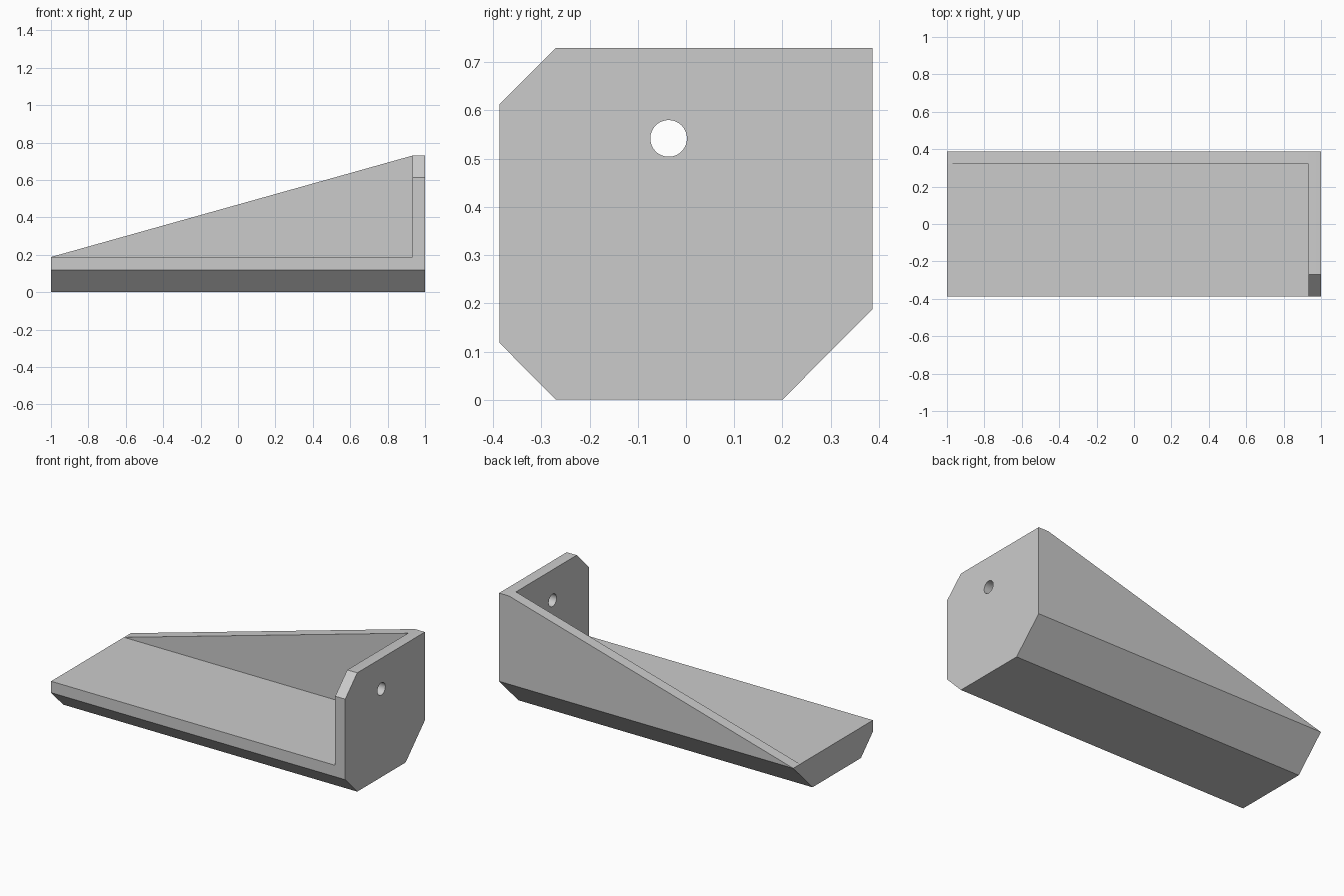
import bpy, bmesh
from mathutils import Vector

cube = bpy.data.objects.get("Cube")
if cube:
    bpy.data.objects.remove(cube, do_unlink=True)

# Single plain grey
grey = bpy.data.materials.new("light grey")
grey.use_nodes = True
colour = (0.6, 0.6, 0.6, 1)
grey.diffuse_color = colour
grey.node_tree.nodes["Principled BSDF"].inputs["Base Color"].default_value = colour


def prism(name, points, sweep):
    """Solid made by sweeping a flat outline along a vector."""
    bm = bmesh.new()
    face = bm.faces.new([bm.verts.new(p) for p in points])
    swept = bmesh.ops.extrude_face_region(bm, geom=[face])["geom"]
    verts = [v for v in swept if isinstance(v, bmesh.types.BMVert)]
    bmesh.ops.translate(bm, verts=verts, vec=Vector(sweep))
    bmesh.ops.recalc_face_normals(bm, faces=bm.faces)
    mesh = bpy.data.meshes.new(name)
    bm.to_mesh(mesh)
    bm.free()
    mesh.materials.append(grey)
    obj = bpy.data.objects.new(name, mesh)
    bpy.context.collection.objects.link(obj)
    return obj


def cut(target, cutter):
    bpy.context.view_layer.objects.active = target
    mod = target.modifiers.new("cut", "BOOLEAN")
    mod.operation = "DIFFERENCE"
    mod.solver = "EXACT"
    mod.object = cutter
    bpy.ops.object.modifier_apply(modifier=mod.name)
    bpy.data.objects.remove(cutter, do_unlink=True)


half_depth, height, floor = 0.387, 0.73, 0.188
wall_x, wall_y = 0.932, 0.32

# Chamfered end outline swept along the whole length
outline = [(-0.27, 0), (0.2, 0), (half_depth, floor), (half_depth, height),
           (-0.27, height), (-half_depth, 0.613), (-half_depth, 0.118)]
bracket = prism("wedge_bracket", [(-1, y, z) for y, z in outline], (2, 0, 0))

# Open pocket that leaves the floor, back wall and end wall
pocket = [(-2, -1, floor), (wall_x, -1, floor), (wall_x, wall_y, floor), (-2, wall_y, floor)]
cut(bracket, prism("pocket_cutter", pocket, (0, 0, 2)))

# Sloping top of the back wall
slope = (height - floor) / (wall_x + 1)
line = [(x, -1, floor + slope * (x + 1)) for x in (-2, 2)]
cut(bracket, prism("slope_cutter", line + [(2, -1, 3), (-2, -1, 3)], (0, 2, 0)))

# Round hole through the end wall
bpy.ops.mesh.primitive_cylinder_add(vertices=48, radius=0.038, depth=0.4,
                                    location=(wall_x, -0.036, 0.542),
                                    rotation=(0, 1.570796, 0))
drill = bpy.context.object
drill.name = "hole_cutter"
drill.data.materials.append(grey)
cut(bracket, drill)

# Smooth bore, crisp edges
bpy.ops.object.select_all(action="DESELECT")
bracket.select_set(True)
bpy.context.view_layer.objects.active = bracket
bpy.ops.object.shade_smooth_by_angle(angle=0.5)
